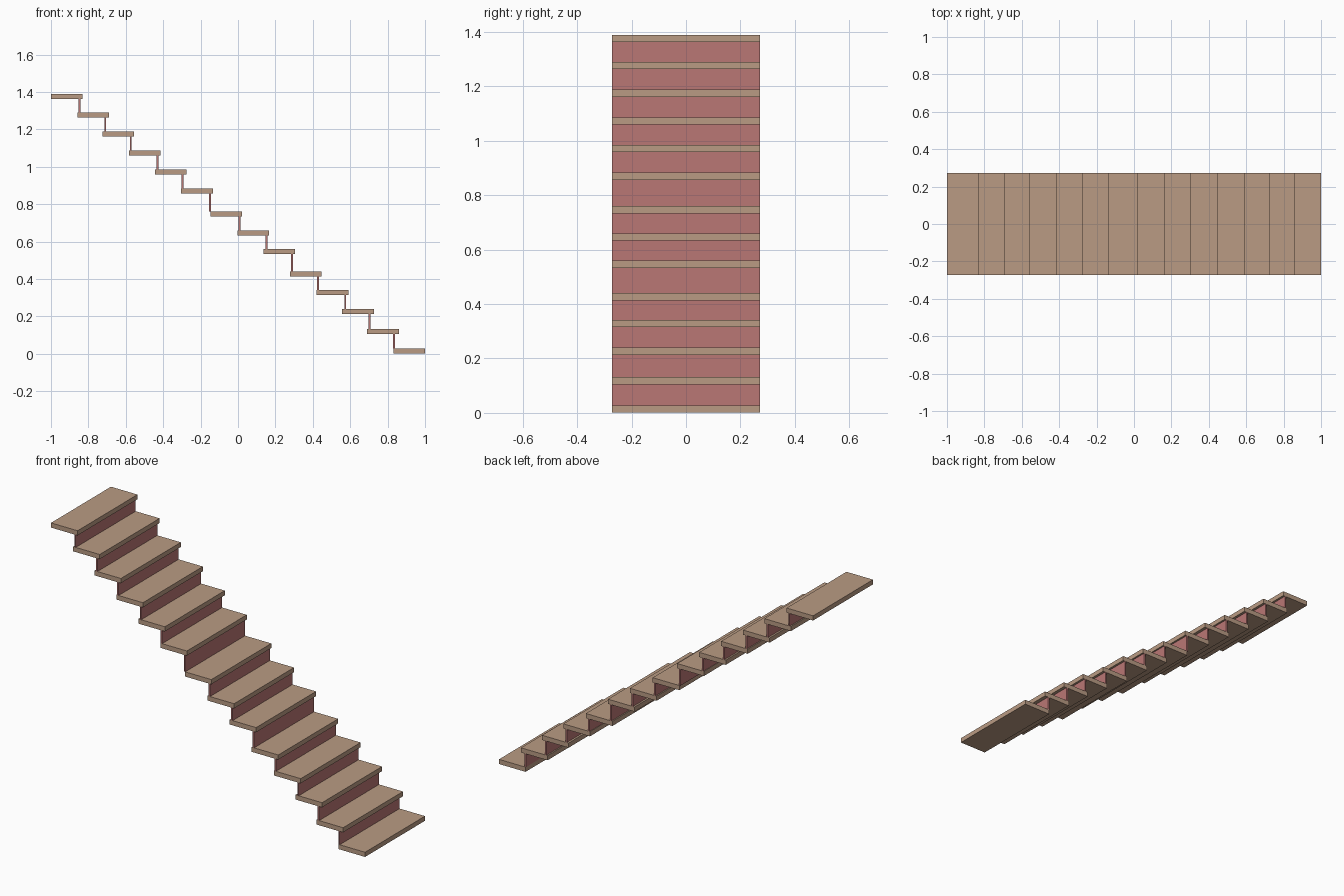
import bpy

cube = bpy.data.objects.get("Cube")
if cube:
    bpy.data.objects.remove(cube, do_unlink=True)


def make_material(name, rgb):
    mat = bpy.data.materials.new(name)
    mat.use_nodes = True
    colour = (*rgb, 1.0)
    mat.diffuse_color = colour
    mat.node_tree.nodes["Principled BSDF"].inputs["Base Color"].default_value = colour
    return mat


def add_box(name, x0, x1, z0, z1, mat):
    bpy.ops.mesh.primitive_cube_add(size=1, location=((x0 + x1) / 2, 0, (z0 + z1) / 2))
    obj = bpy.context.object
    obj.name = name
    obj.scale = (x1 - x0, WIDTH, z1 - z0)
    bpy.ops.object.transform_apply(location=False, rotation=False, scale=True)
    obj.data.materials.append(mat)


tan_wood = make_material("tan wood", (0.49, 0.33, 0.23))
dusty_red = make_material("dusty red", (0.49, 0.185, 0.178))

WIDTH = 0.545
DEPTH = 0.169
THICK = 0.027
RISER = 0.009

# Nosing position and top height of each tread, from the bottom step up
nosings = [1.0, 0.86, 0.726, 0.59, 0.447, 0.306, 0.166, 0.021,
           -0.135, -0.275, -0.415, -0.555, -0.69, -0.831]
tops = [0.028, 0.132, 0.24, 0.342, 0.44, 0.56, 0.66, 0.76,
        0.883, 0.985, 1.086, 1.188, 1.29, 1.389]
# Riser centres, each standing on a tread and carrying the next one up
risers = [0.834, 0.703, 0.573, 0.428, 0.289, 0.152, 0.008,
          -0.15, -0.297, -0.43, -0.574, -0.709, -0.847]

# Treads
for i, (x, z) in enumerate(zip(nosings, tops), 1):
    add_box(f"tread_{i}", x - DEPTH, x, z - THICK, z, tan_wood)

# Risers
for i, x in enumerate(risers):
    add_box(f"riser_{i + 1}", x - RISER / 2, x + RISER / 2,
            tops[i], tops[i + 1] - THICK, dusty_red)
